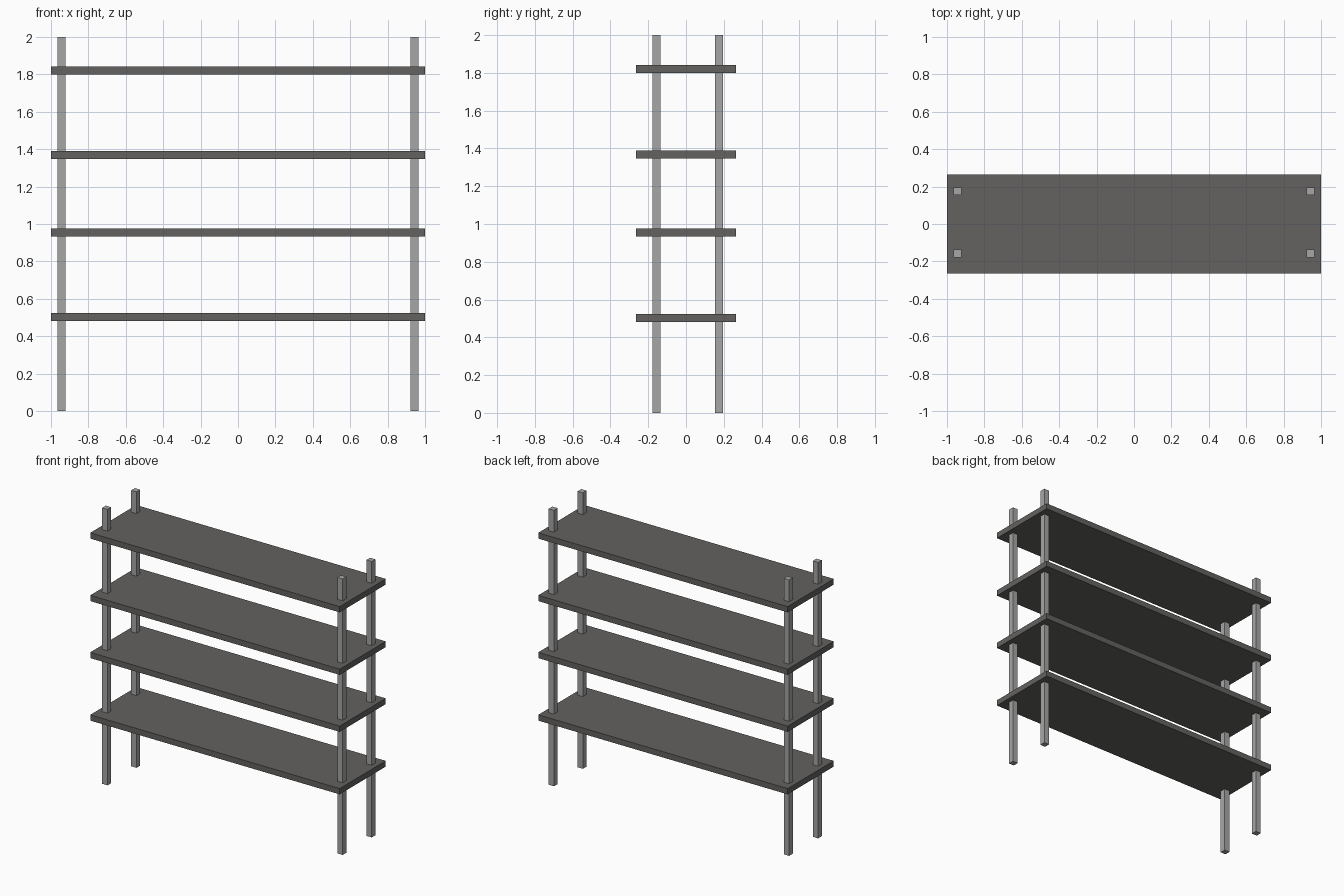
import bpy

if "Cube" in bpy.data.objects:
    bpy.data.objects.remove(bpy.data.objects["Cube"])

# Materials
def material(name, rgb):
    m = bpy.data.materials.new(name)
    m.diffuse_color = (*rgb, 1)
    m.use_nodes = True
    m.node_tree.nodes["Principled BSDF"].inputs["Base Color"].default_value = m.diffuse_color
    return m

dark_grey = material("dark grey", (0.125, 0.122, 0.118))
light_grey = material("light grey", (0.38, 0.38, 0.38))

def box(name, center, size, mat):
    bpy.ops.mesh.primitive_cube_add(size=1, location=center)
    ob = bpy.context.object
    ob.name = name
    ob.scale = size
    bpy.ops.object.transform_apply(location=False, rotation=False, scale=True)
    ob.data.materials.append(mat)
    return ob

# Four shelf boards
for i, z in enumerate((0.502, 0.955, 1.368, 1.821)):
    box(f"shelf_{i + 1}", (0, 0, z), (2.0, 0.527, 0.042), dark_grey)

# Four square posts running through the shelves
for row, y in (("front", -0.157), ("back", 0.175)):
    for side, x in (("left", -0.943), ("right", 0.943)):
        box(f"{row}_{side}_post", (x, y, 1.0), (0.042, 0.042, 2.0), light_grey)
